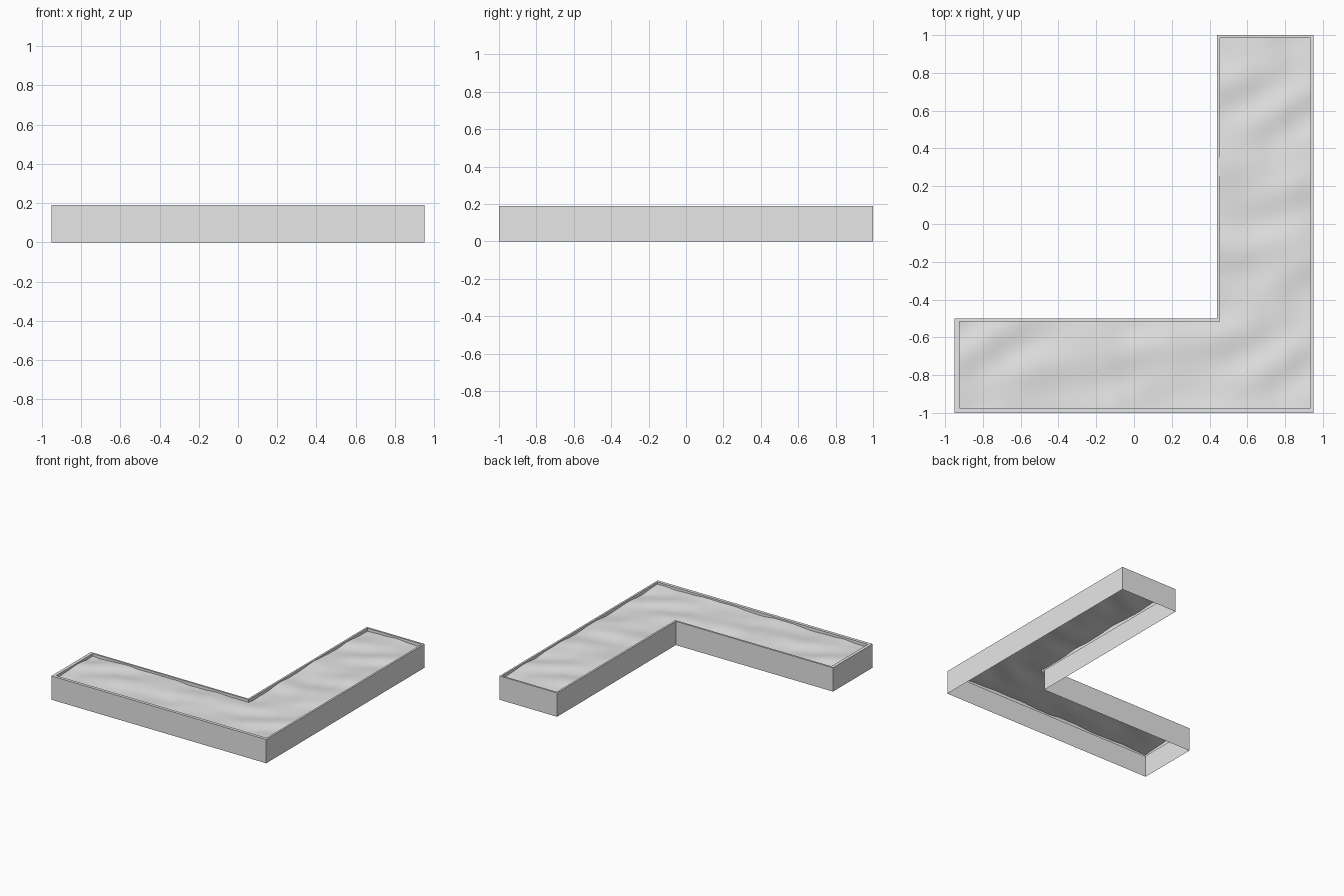
import bpy
import bmesh
from math import sin

cube = bpy.data.objects.get("Cube")
if cube:
    bpy.data.objects.remove(cube, do_unlink=True)

HEIGHT = 0.19
CELL = 0.02

grey = bpy.data.materials.new("light_grey")
grey.use_nodes = True
grey.diffuse_color = (0.8, 0.8, 0.8, 1)
grey.node_tree.nodes["Principled BSDF"].inputs["Base Color"].default_value = (0.8, 0.8, 0.8, 1)


def l_outline(x0, x1, y0, y1, corner_x, corner_y):
    """Counter-clockwise L-shaped plan."""
    return [(x0, y0), (x1, y0), (x1, y1), (corner_x, y1), (corner_x, corner_y), (x0, corner_y)]


def finish(name, bm):
    mesh = bpy.data.meshes.new(name)
    bm.to_mesh(mesh)
    bm.free()
    mesh.materials.append(grey)
    obj = bpy.data.objects.new(name, mesh)
    bpy.context.collection.objects.link(obj)


# Planter shell: outer wall, flat rim and inner lip, open underneath
outer = l_outline(-0.95, 0.95, -1, 1, 0.44, -0.5)
inner = l_outline(-0.925, 0.935, -0.975, 0.985, 0.455, -0.515)
bm = bmesh.new()
rings = [[bm.verts.new((x, y, z)) for x, y in plan]
         for plan, z in ((outer, 0), (outer, HEIGHT), (inner, HEIGHT), (inner, 0.15))]
for low, high in zip(rings, rings[1:]):
    for i in range(len(low)):
        j = (i + 1) % len(low)
        bm.faces.new((low[i], low[j], high[j], high[i]))
finish("planter_walls", bm)


# Soil: fine grid with gentle irregular undulation, trimmed to the L plan
def soil_height(x, y):
    broad = sin(7 * x + 2 * sin(5 * y)) * sin(9 * y + 2 * sin(4 * x))
    fine = sin(19 * x - 11 * y + sin(8 * x)) * sin(13 * x + 17 * y)
    return min(0.173 + 0.009 * broad + 0.003 * fine, HEIGHT - 0.001)


x0, y0 = inner[0]
x1, y1 = inner[2]
corner_x, corner_y = inner[4]
nx, ny = round((x1 - x0) / CELL), round((y1 - y0) / CELL)
bm = bmesh.new()
bmesh.ops.create_grid(bm, x_segments=nx, y_segments=ny, size=1)
for v in bm.verts:
    v.co.x = x0 + (v.co.x + 1) / 2 * (x1 - x0)
    v.co.y = y0 + (v.co.y + 1) / 2 * (y1 - y0)
    v.co.z = soil_height(v.co.x, v.co.y)
outside = [f for f in bm.faces
           if f.calc_center_median().x < corner_x and f.calc_center_median().y > corner_y]
bmesh.ops.delete(bm, geom=outside, context='FACES')
for f in bm.faces:
    f.smooth = True
finish("soil_surface", bm)
